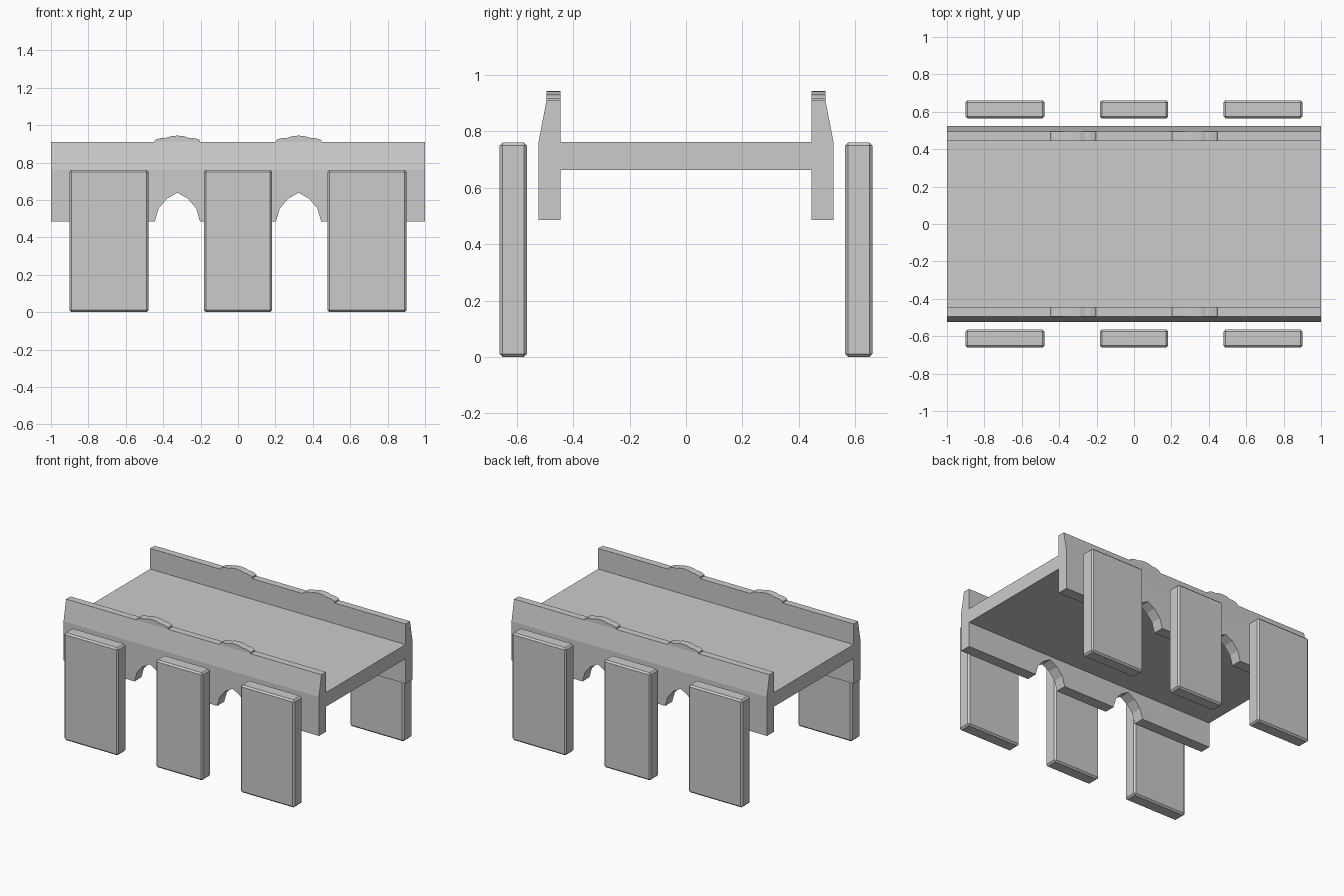
import bpy, bmesh
from mathutils import Vector

if "Cube" in bpy.data.objects:
    bpy.data.objects.remove(bpy.data.objects["Cube"])


def prism(name, pts, axis, a, b):
    """Extrude a closed 2D outline along x (pts = y,z) or y (pts = x,z)."""
    bm = bmesh.new()
    if axis == 'x':
        vs = [bm.verts.new((a, u, z)) for u, z in pts]
        shift = Vector((b - a, 0, 0))
    else:
        vs = [bm.verts.new((u, a, z)) for u, z in pts]
        shift = Vector((0, b - a, 0))
    face = bm.faces.new(vs)
    res = bmesh.ops.extrude_face_region(bm, geom=[face], use_keep_orig=True)
    bmesh.ops.translate(bm, vec=shift,
                        verts=[v for v in res['geom'] if isinstance(v, bmesh.types.BMVert)])
    bmesh.ops.recalc_face_normals(bm, faces=bm.faces)
    return finish(name, bm)


def finish(name, bm):
    me = bpy.data.meshes.new(name)
    bm.to_mesh(me)
    bm.free()
    ob = bpy.data.objects.new(name, me)
    bpy.context.collection.objects.link(ob)
    return ob


def mirrored(half, cx=0.0):
    """Complete a half outline (edge to centre) symmetrically about cx."""
    left = [(cx - w, z) for w, z in half]
    right = [(cx + w, z) for w, z in reversed(half) if w > 0]
    return left + right


# deck and both parapet walls as one H-shaped section
right_half = [(0.445, 0.663), (0.445, 0.486), (0.523, 0.486),
              (0.523, 0.763), (0.495, 0.909), (0.445, 0.909), (0.445, 0.763)]
section = right_half + [(-y, z) for y, z in reversed(right_half)]
bridge = prism("bridge_deck", section, 'x', -1, 1)

# arches cut out of the lower walls
arch = [(0.12, 0.40), (0.12, 0.488), (0.101, 0.554), (0.056, 0.607), (0, 0.639)]
# low stepped caps above each arch
cap = [(0.122, 0.905), (0.122, 0.917), (0.114, 0.924), (0.085, 0.932),
       (0.062, 0.932), (0.034, 0.941), (0, 0.944)]

cutters = []
for cx in (-0.324, 0.324):
    cut = prism("arch_cutter", mirrored(arch, cx), 'y', -0.7, 0.7)
    cut.hide_render = True
    cutters.append(cut)
    mod = bridge.modifiers.new("arch", 'BOOLEAN')
    mod.operation = 'DIFFERENCE'
    mod.solver = 'EXACT'
    mod.object = cut
    for s in (-1, 1):
        prism("parapet_cap", mirrored(cap, cx), 'y', s * 0.445, s * 0.495)

# bake the arches and drop the cutters
bpy.context.view_layer.update()
dg = bpy.context.evaluated_depsgraph_get()
baked = bpy.data.meshes.new_from_object(bridge.evaluated_get(dg))
bridge.modifiers.clear()
bridge.data = baked
for cut in cutters:
    bpy.data.objects.remove(cut)

# bevelled slab piers standing outside the walls
for s in (-1, 1):
    for cx, w in ((-0.69, 0.423), (0, 0.366), (0.69, 0.423)):
        bm = bmesh.new()
        bmesh.ops.create_cube(bm, size=1)
        bmesh.ops.scale(bm, vec=(w, 0.097, 0.761), verts=bm.verts)
        bmesh.ops.translate(bm, vec=(cx, s * 0.613, 0.3805), verts=bm.verts)
        bmesh.ops.bevel(bm, geom=bm.edges[:], offset=0.011, segments=1,
                        affect='EDGES', profile=0.5)
        finish("pier_slab", bm)
